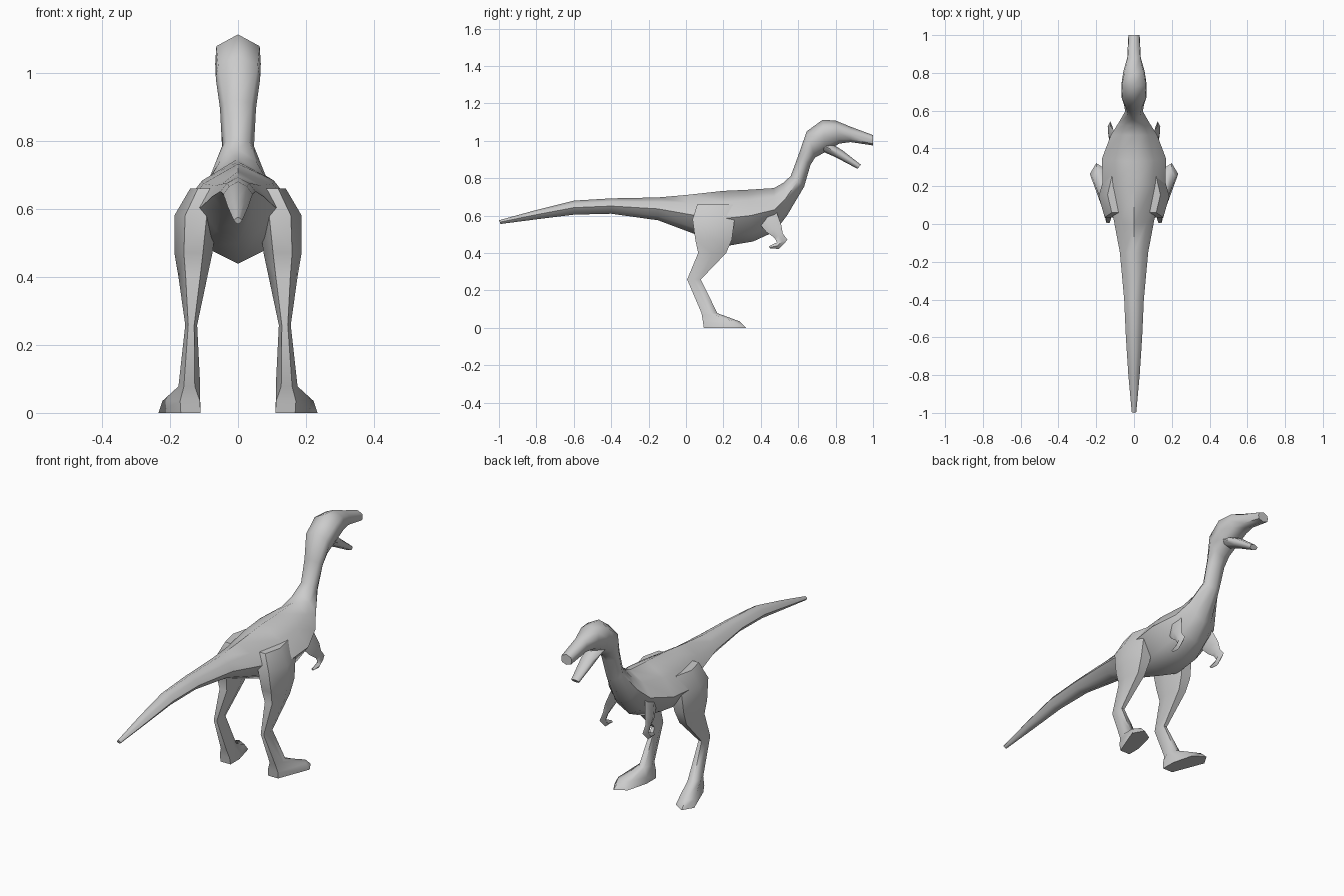
import bpy, bmesh, math

skin = bpy.data.materials.new("grey skin")
skin.diffuse_color = (0.6, 0.6, 0.6, 1)


def loft(name, rings, angle=60):
    """Skin a closed tube through rings of equal point count."""
    bm = bmesh.new()
    rows = [[bm.verts.new(p) for p in r] for r in rings]
    n = len(rows[0])
    for a, b in zip(rows, rows[1:]):
        for i in range(n):
            j = (i + 1) % n
            bm.faces.new((a[i], a[j], b[j], b[i]))
    bm.faces.new(rows[0][::-1])
    bm.faces.new(rows[-1])
    bmesh.ops.recalc_face_normals(bm, faces=bm.faces)
    me = bpy.data.meshes.new(name)
    bm.to_mesh(me)
    bm.free()
    me.materials.append(skin)
    ob = bpy.data.objects.new(name, me)
    bpy.context.collection.objects.link(ob)
    bpy.ops.object.select_all(action='DESELECT')
    ob.select_set(True)
    bpy.context.view_layer.objects.active = ob
    bpy.ops.object.shade_smooth_by_angle(angle=math.radians(angle))
    return ob


def section(ty, tz, by, bz, w, up=0.62, low=0.6):
    """Eight-sided section between a back point and a belly point, half width w."""
    prof = [(0, 0), (up, .2), (1, .5), (low, .83), (0, 1), (-low, .83), (-1, .5), (-up, .2)]
    return [(x * w, ty + (by - ty) * t, tz + (bz - tz) * t) for x, t in prof]


# Tail, torso, neck, skull and upper jaw in one tube
body = [
    (-1.0, .575, -.992, .555, .012), (-.8, .63, -.8, .58, .03),
    (-.6, .68, -.6, .605, .043), (-.4, .692, -.4, .61, .052),
    (-.15, .697, -.15, .575, .075), (0, .71, .05, .5, .108),
    (.2, .732, .22, .438, .165), (.33, .738, .36, .462, .17),
    (.47, .747, .475, .515, .122), (.52, .775, .54, .6, .085),
    (.56, .812, .632, .755, .047, .7, .7), (.6, .92, .665, .87, .053, .75, .7),
    (.645, 1.05, .69, .91, .065, .9, .7), (.73, 1.112, .745, .94, .067, .95, .7),
    (.8, 1.108, .82, .985, .056, .9, .8), (.88, 1.075, .88, .993, .036, .9, .9),
    (1.0, 1.03, 1.0, .975, .03, .9, .9)]
loft("body", [section(*r) for r in body])

# Lower jaw
loft("lower_jaw", [section(*r) for r in [
    (.72, 1.02, .725, .945, .05), (.835, .95, .8, .912, .036, .9, .8),
    (.935, .872, .917, .85, .022, .9, .8)]])


def leg_ring(x0, x1, y0, y1, z):
    """Six-sided level section inside the given limits."""
    prof = [(.25, 0), (.75, 0), (1, .5), (.75, 1), (.25, 1), (0, .5)]
    return [(x0 + (x1 - x0) * u, y0 + (y1 - y0) * v, z) for u, v in prof]


# Leg: hip, thigh, hock, ankle, then the splayed foot outline
leg = [leg_ring(*r) for r in [
    (.05, .14, .06, .25, .66), (.06, .187, .035, .26, .58),
    (.075, .187, .05, .245, .47), (.09, .175, .065, .215, .4),
    (.12, .155, .006, .079, .258), (.111, .175, .083, .168, .078)]]
leg.append([(.112, .09, .035), (.17, .09, .035), (.222, .25, .035),
            (.195, .285, .035), (.145, .26, .035), (.111, .17, .035)])
leg.append([(.11, .095, 0), (.168, .095, 0), (.234, .265, 0),
            (.2, .322, 0), (.14, .285, 0), (.11, .17, 0)])


def arm_ring(x, y, z, dy, dz, w):
    """Four-sided section: (dy, dz) is the half extent in the side plane."""
    return [(x - w, y, z), (x, y + dy, z + dz), (x + w, y, z), (x, y - dy, z - dz)]


# Arm: shoulder, forearm, wrist bend, hand turned back
arm = [arm_ring(*r) for r in [
    (.095, .43, .6, .05, .03, .02), (.118, .47, .53, .04, .018, .018),
    (.124, .495, .493, .022, .012, .013), (.126, .515, .463, .028, .007, .013),
    (.126, .488, .438, .008, -.016, .012), (.124, .447, .43, .002, -.006, .008)]]

for side, s in (("right", 1), ("left", -1)):
    for part, rings in (("leg", leg), ("arm", arm)):
        loft(f"{side}_{part}", [[(s * x, y, z) for x, y, z in r] for r in rings])
